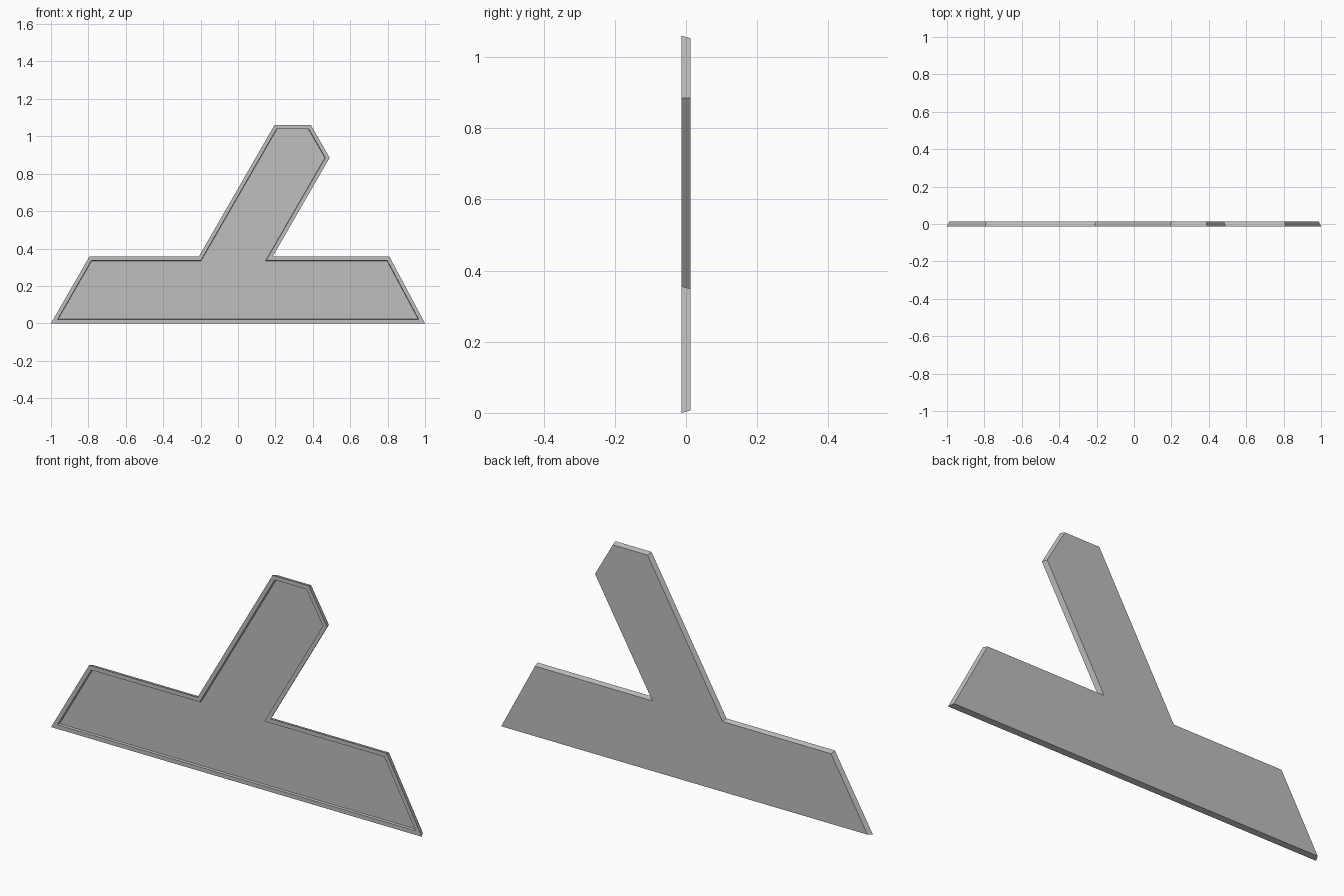
import bpy
import bmesh
from mathutils import Vector

cube = bpy.data.objects.get("Cube")
if cube:
    bpy.data.objects.remove(cube, do_unlink=True)

HALF = 0.0125    # half thickness of the plate
RIM = 0.02       # width of the raised border
DRAFT = 0.007    # taper toward the back
RECESS = 0.012   # depth of the front panel

# Outline: a long trapezoid foot with a slanted stem, counter-clockwise in x, z
outline = [Vector(p) for p in (
    (-1, 0), (1, 0), (0.81, 0.356), (0.185, 0.356), (0.49, 0.885),
    (0.39, 1.06), (0.195, 1.06), (-0.21, 0.356), (-0.795, 0.356))]


def inset(points, distance):
    """Move every edge inward by the same distance, with mitred corners."""
    result = []
    for i, p in enumerate(points):
        a = (p - points[i - 1]).normalized()
        b = (points[(i + 1) % len(points)] - p).normalized()
        na, nb = Vector((-a.y, a.x)), Vector((-b.y, b.x))
        result.append(p + (na + nb) * distance / (1 + na.dot(nb)))
    return result


# One flat grey
grey = bpy.data.materials.new("grey")
grey.use_nodes = True
colour = (0.52, 0.52, 0.52, 1)
grey.diffuse_color = colour
grey.node_tree.nodes["Principled BSDF"].inputs["Base Color"].default_value = colour

# Rings from the back face, around the side and rim, to the recessed panel
bm = bmesh.new()
rings = [[bm.verts.new((p.x, y, p.y)) for p in inset(outline, d)]
         for d, y in ((DRAFT, HALF), (0, -HALF), (RIM, -HALF),
                      (RIM + 0.002, RECESS - HALF))]
for outer, inner in zip(rings, rings[1:]):
    for i in range(len(outer)):
        j = (i + 1) % len(outer)
        bm.faces.new((outer[i], outer[j], inner[j], inner[i]))
bm.faces.new(rings[-1])
bm.faces.new(reversed(rings[0]))
bmesh.ops.recalc_face_normals(bm, faces=bm.faces)

mesh = bpy.data.meshes.new("rimmed_plate")
bm.to_mesh(mesh)
bm.free()
mesh.materials.append(grey)
plate = bpy.data.objects.new("rimmed_plate", mesh)
bpy.context.collection.objects.link(plate)
